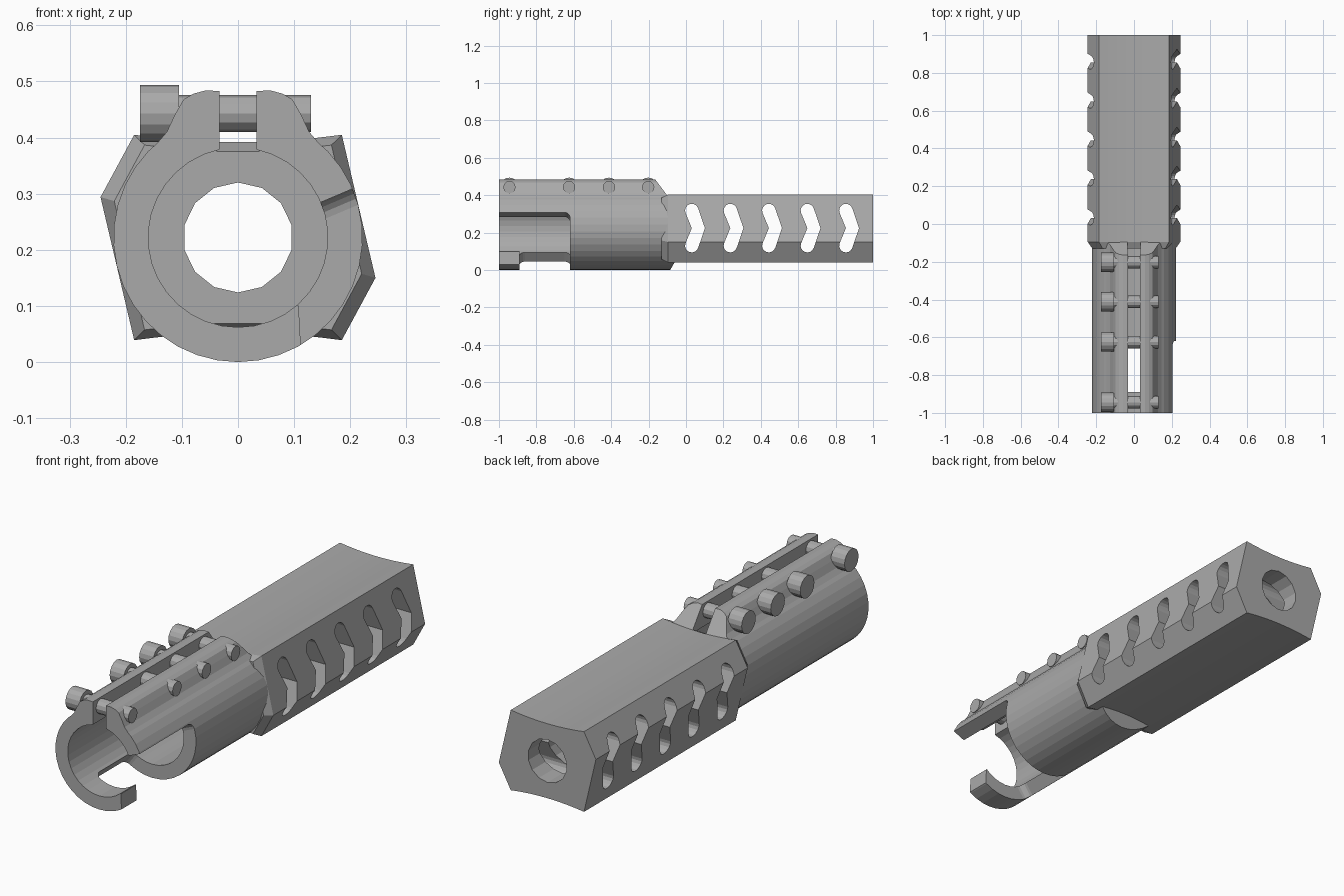
import bpy, bmesh
from math import cos, sin, pi, radians

CZ = 0.222      # height of the bore axis

cube = bpy.data.objects.get("Cube")
if cube:
    bpy.data.objects.remove(cube, do_unlink=True)

steel = bpy.data.materials.new("steel_grey")
steel.use_nodes = True
GREY = (0.4, 0.4, 0.4, 1)
steel.diffuse_color = GREY
steel.node_tree.nodes["Principled BSDF"].inputs["Base Color"].default_value = GREY


def arc(u, v, r, start, end, steps):
    """Points on an arc, angles in degrees, both ends included."""
    angles = [radians(start + (end - start) * i / steps) for i in range(steps + 1)]
    return [(u + r * cos(a), v + r * sin(a)) for a in angles]


def circle(u, v, r, sides, start=0):
    return arc(u, v, r, start, start + 360, sides)[:-1]


def loft(name, profile, rings, axis="y", bevel=None):
    """Stack a profile along an axis; rings are (position, scale) pairs."""
    bm = bmesh.new()
    loops = []
    for t, s in rings:
        pts = [(u * s, CZ + (v - CZ) * s) for u, v in profile]
        loops.append([bm.verts.new((u, t, v) if axis == "y" else (t, u, v)) for u, v in pts])
    n = len(profile)
    for a, b in zip(loops, loops[1:]):
        for i in range(n):
            j = (i + 1) % n
            bm.faces.new((a[i], a[j], b[j], b[i]))
    bm.faces.new(loops[0])
    bm.faces.new(loops[-1])
    bmesh.ops.recalc_face_normals(bm, faces=bm.faces)
    if bevel:   # round the cap edges that meet the first profile point
        edges = [e for loop in (loops[0], loops[-1]) for e in loop[0].link_edges
                 if e.other_vert(loop[0]) in loop]
        bmesh.ops.bevel(bm, geom=edges, offset=bevel, segments=4, profile=0.5, affect="EDGES")
    mesh = bpy.data.meshes.new(name)
    bm.to_mesh(mesh)
    bm.free()
    mesh.materials.append(steel)
    obj = bpy.data.objects.new(name, mesh)
    bpy.context.collection.objects.link(obj)
    return obj


def carve(obj, cutters):
    """Subtract the cutters one by one, then delete them."""
    for cutter in cutters:
        mod = obj.modifiers.new("cut", "BOOLEAN")
        mod.operation = "DIFFERENCE"
        mod.solver = "EXACT"
        mod.object = cutter
    bpy.context.view_layer.update()
    graph = bpy.context.evaluated_depsgraph_get()
    mesh = bpy.data.meshes.new_from_object(obj.evaluated_get(graph))
    obj.modifiers.clear()
    obj.data = mesh
    for cutter in cutters:
        bpy.data.objects.remove(cutter, do_unlink=True)


# Brake body: eight corners, with shallow hollow top and bottom
W, DIP, H = 0.185, 0.013, 0.183
hollow = [(W * k / 4, H - DIP * (1 - (k / 4) ** 2)) for k in range(4, -5, -1)]
half = hollow + [(-0.245, 0.072)]
profile = [(u, CZ + v) for u, v in half] + [(-u, CZ - v) for u, v in half]
body = loft("brake_body", profile, [(-0.13, 0.9), (-0.095, 1), (1, 1)])

# Bore and five chevron ports through both sides
cutters = [loft("bore_cutter", circle(0, CZ, 0.098, 14, 90), [(-0.3, 1), (1.1, 1)])]
for i in range(5):
    y = 0.031 + 0.206 * i
    top = arc(y, 0.318, 0.036, 18, 198, 8)
    bottom = [(u, 2 * CZ + 0.004 - v) for u, v in reversed(top)]
    outline = top + [(y, CZ + 0.002)] + bottom + [(y + 0.07, CZ + 0.002)]
    cutters.append(loft("port_cutter", outline, [(-0.4, 1), (0.4, 1)], "x"))
carve(body, cutters)

# Split clamp sleeve with two ears
ear = [(0.145, 0.389), (0.127, 0.41), (0.112, 0.442), (0.097, 0.468),
       (0.08, 0.478), (0.058, 0.484), (0.033, 0.483)]
clamp_profile = (arc(0, CZ, 0.222, 136, 404, 28) + ear
                 + arc(0, CZ, 0.16, 78, -258, 32)
                 + [(-u, v) for u, v in reversed(ear)])
clamp = loft("clamp_sleeve", clamp_profile, [(-1, 1), (-0.05, 1)])


def spoke(angle, r=0.5):
    return (r * cos(radians(angle)), CZ + r * sin(radians(angle)))


# Side window, underside notch and sloped ends of the sleeve
window = [(0, CZ), (0.108, 0.1), (0.13, -0.3), spoke(-40), spoke(23)]
notch = [(0, CZ), spoke(-127), spoke(-90), spoke(-52), spoke(-15), spoke(23)]
ramp = [(-0.19, 0.518), (-0.04, 0.318), (-0.04, 0.518)]
under = [(-0.09, -0.01), (-0.04, 0.078), (-0.04, -0.01)]
carve(clamp, [
    loft("window_cutter", window, [(-1.1, 1), (-0.7, 1)]),
    loft("notch_cutter", notch, [(-0.89, 1), (-0.62, 1)], bevel=0.03),
    loft("ramp_cutter", ramp, [(-0.4, 1), (0.4, 1)], "x"),
    loft("under_cutter", under, [(-0.4, 1), (0.4, 1)], "x"),
])

# Four clamp screws across the split
for i, y in enumerate((-0.944, -0.625, -0.412, -0.202), 1):
    loft(f"screw_head_{i}", circle(y, 0.443, 0.051, 16), [(-0.175, 1), (-0.105, 1)], "x")
    loft(f"screw_shank_{i}", circle(y, 0.443, 0.033, 12), [(-0.12, 1), (0.13, 1)], "x")
